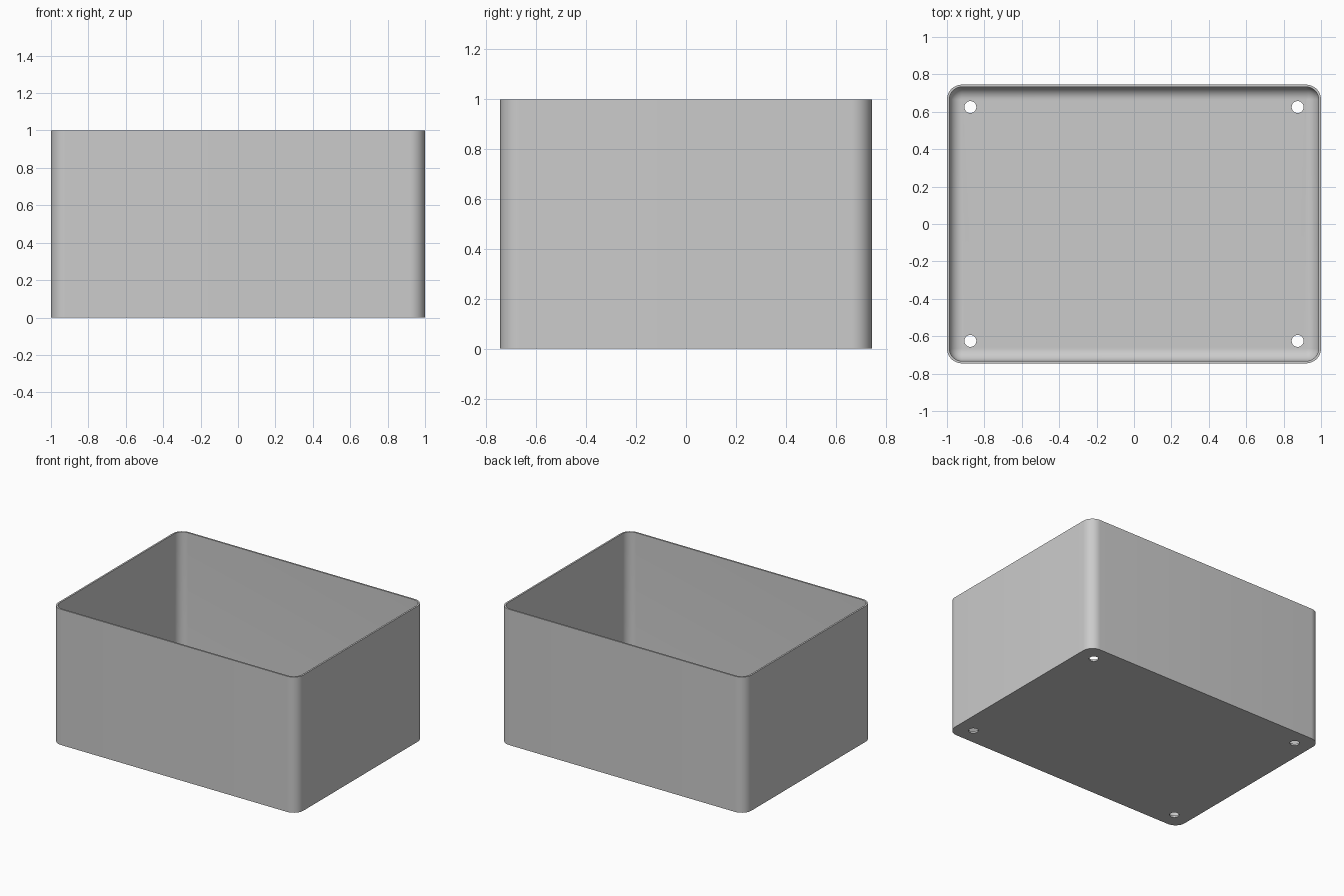
import bpy
import bmesh
from math import cos, sin, pi

HX, HY, HEIGHT = 1.0, 0.745, 1.0
WALL, FLOOR, CORNER = 0.0125, 0.0125, 0.08
SEGS = 12

if "Cube" in bpy.data.objects:
    bpy.data.objects.remove(bpy.data.objects["Cube"], do_unlink=True)

grey = bpy.data.materials.new("plain grey")
grey.use_nodes = True
colour = (0.6, 0.6, 0.6, 1)
grey.diffuse_color = colour
grey.node_tree.nodes["Principled BSDF"].inputs["Base Color"].default_value = colour


def ring(bm, inset, z):
    """Rounded rectangle of vertices, inset from the outer wall."""
    r = max(CORNER - inset, 0.002)
    cx, cy = HX - inset - r, HY - inset - r
    verts = []
    for q, (sx, sy) in enumerate(((1, 1), (-1, 1), (-1, -1), (1, -1))):
        for i in range(SEGS + 1):
            a = (q + i / SEGS) * pi / 2
            verts.append(bm.verts.new((sx * cx + r * cos(a), sy * cy + r * sin(a), z)))
    return verts


# Tray shell: outer wall, rim, inner wall, filleted inner floor
fillet = CORNER - WALL
profile = [(0, 0), (0, HEIGHT), (WALL, HEIGHT)]
for i in range(SEGS + 1):
    a = i / SEGS * pi / 2
    profile.append((WALL + fillet * (1 - cos(a)), FLOOR + fillet * (1 - sin(a))))

bm = bmesh.new()
rings = [ring(bm, inset, z) for inset, z in profile]
for low, high in zip(rings, rings[1:]):
    n = len(low)
    for i in range(n):
        j = (i + 1) % n
        bm.faces.new((low[i], low[j], high[j], high[i]))
bm.faces.new(rings[0][::-1])
bm.faces.new(rings[-1])
bmesh.ops.recalc_face_normals(bm, faces=bm.faces)
mesh = bpy.data.meshes.new("open_box")
bm.to_mesh(mesh)
bm.free()
box = bpy.data.objects.new("open_box", mesh)
bpy.context.collection.objects.link(box)
mesh.materials.append(grey)

# Screw holes through the floor corners
cutters = []
for sx in (-1, 1):
    for sy in (-1, 1):
        bpy.ops.mesh.primitive_cylinder_add(
            vertices=32, radius=0.032, depth=0.2, location=(sx * 0.875, sy * 0.625, 0))
        cutter = bpy.context.object
        cutter.name = "hole_cutter"
        cutter.hide_render = True
        cutter.data.materials.append(grey)
        cut = box.modifiers.new("screw_hole", 'BOOLEAN')
        cut.object, cut.operation, cut.solver = cutter, 'DIFFERENCE', 'EXACT'
        cutters.append(cutter)

bpy.ops.object.select_all(action='DESELECT')
box.select_set(True)
bpy.context.view_layer.objects.active = box
for cut in list(box.modifiers):
    bpy.ops.object.modifier_apply(modifier=cut.name)
for cutter in cutters:
    bpy.data.objects.remove(cutter, do_unlink=True)
bpy.ops.object.shade_smooth_by_angle(angle=pi / 6)
